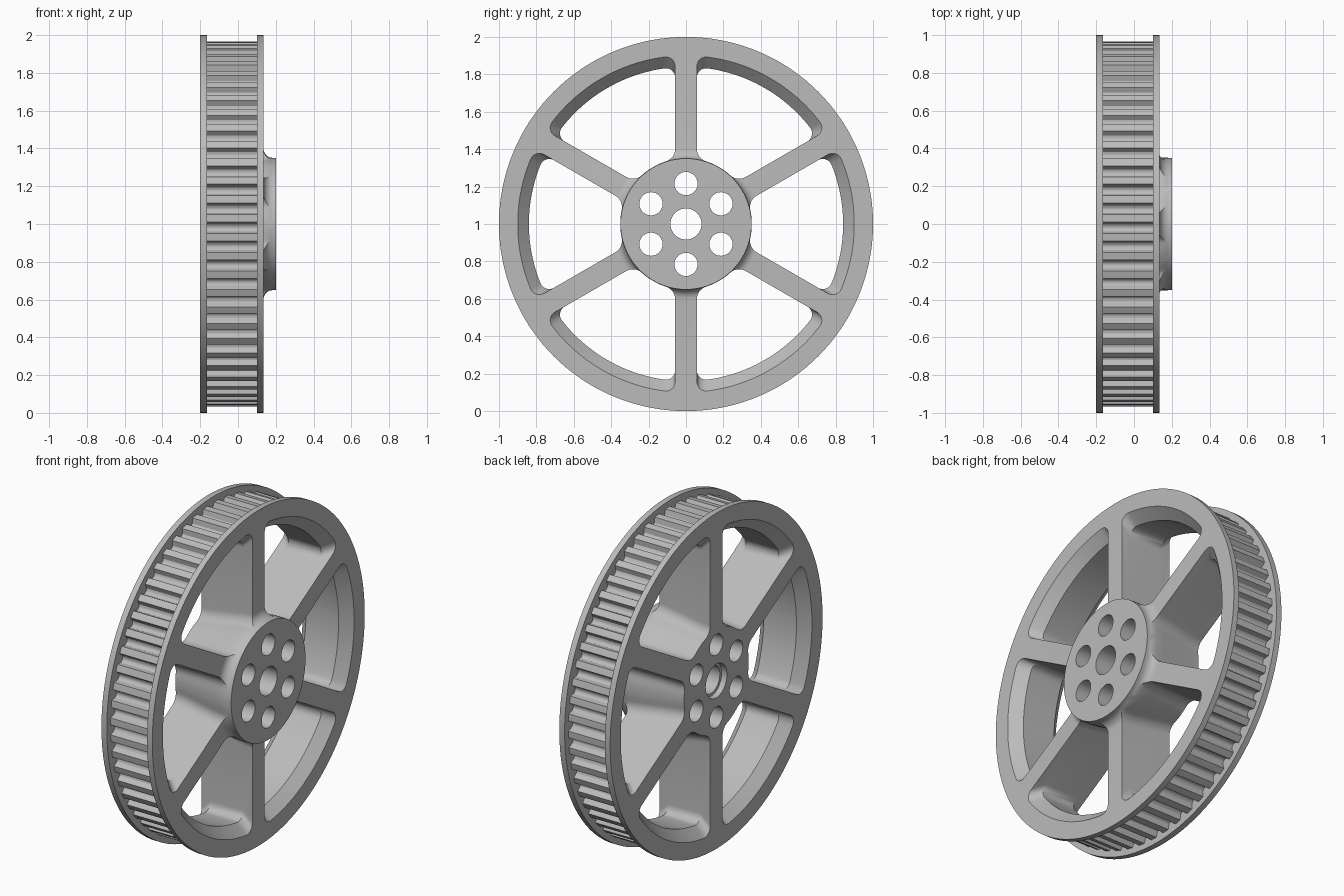
import bpy, bmesh
from math import sin, cos, asin, sqrt, pi, radians

cube = bpy.data.objects.get("Cube")
if cube:
    bpy.data.objects.remove(cube)

TEETH, STEPS = 60, 10
SPOKES = 6
SPOKE_HALF = 0.058
HUB_R = 0.35

grey = bpy.data.materials.new("light grey")
grey.use_nodes = True
colour = (0.5, 0.5, 0.5, 1)
grey.diffuse_color = colour
grey.node_tree.nodes["Principled BSDF"].inputs["Base Color"].default_value = colour


def point(x, r, a):
    return (x, r * cos(a), 1 + r * sin(a))


def loft(bm, rings, closed=False, caps=False):
    """Skin a list of equal-length point loops."""
    loops = [[bm.verts.new(p) for p in ring] for ring in rings]
    n = len(loops[0])
    pairs = list(zip(loops, loops[1:]))
    if closed:
        pairs.append((loops[-1], loops[0]))
    for low, high in pairs:
        for i in range(n):
            j = (i + 1) % n
            bm.faces.new((low[i], low[j], high[j], high[i]))
    if caps:
        bm.faces.new(loops[0])
        bm.faces.new(loops[-1])


def make_object(name, bm):
    bmesh.ops.recalc_face_normals(bm, faces=bm.faces)
    mesh = bpy.data.meshes.new(name)
    bm.to_mesh(mesh)
    bm.free()
    mesh.materials.append(grey)
    obj = bpy.data.objects.new(name, mesh)
    bpy.context.collection.objects.link(obj)
    return obj


def tooth_depth(i):
    """Round belt grooves separated by flat lands."""
    t = ((i + 3) % STEPS) / STEPS - 0.5
    return 0.04 * sqrt(max(0, 1 - (t / 0.3) ** 2))


def ring(x, r, toothed=False):
    n = TEETH * STEPS
    return [point(x, r - (tooth_depth(i) if toothed else 0), 2 * pi * i / n)
            for i in range(n)]


# Wheel blank: flanges, toothed belt track, hub boss with fillet, stepped bore
profile = [(-0.165, 0.1), (-0.2, 0.1), (-0.2, 1), (-0.165, 1)]
track = [(-0.165, 0.965), (0.1, 0.965)]
front = [(0.1, 1), (0.135, 1)]
fillet = [(0.185 - 0.05 * cos(a), HUB_R + 0.05 - 0.05 * sin(a))
          for a in [radians(15 * k) for k in range(7)]]
bore = [(0.2, HUB_R), (0.2, 0.083), (-0.165, 0.083)]
blank = bmesh.new()
loft(blank, [ring(*p) for p in profile] + [ring(*p, True) for p in track]
     + [ring(*p) for p in front + fillet + bore], closed=True)
wheel = make_object("pulley_wheel", blank)


def window_outline(x, inner, outer, spoke_angle):
    """Sector between two spokes with rounded corners."""
    half = []

    def corner(centre_r, f, start, end, steps=8):
        th = asin((SPOKE_HALF + f) / centre_r)
        a0, a1 = start(th), end(th)
        for k in range(steps + 1):
            a = a0 + (a1 - a0) * k / steps
            half.append((centre_r * cos(th) + f * cos(a),
                         centre_r * sin(th) + f * sin(a)))
        return th

    def arc(r, a0, a1, steps):
        half.extend((r * cos(a0 + (a1 - a0) * k / steps),
                     r * sin(a0 + (a1 - a0) * k / steps))
                    for k in range(1, steps))

    mid = pi / SPOKES
    f_in, f_out = 0.07, 0.05
    arc(inner, mid + 0.08, asin((SPOKE_HALF + f_in) / (inner + f_in)), 4)
    half[:] = [p for p in half if p[1] < p[0] * sin(mid) / cos(mid) - 1e-4]
    corner(inner + f_in, f_in, lambda t: t - pi, lambda t: -pi / 2)
    th = corner(outer - f_out, f_out, lambda t: -pi / 2, lambda t: t)
    arc(outer, th, mid, 12)
    # Reflect the half outline across the middle of the window
    c, s = cos(2 * mid), sin(2 * mid)
    full = half + [(c * u + s * v, s * u - c * v) for u, v in reversed(half)]
    ca, sa = cos(spoke_angle), sin(spoke_angle)
    return [(x, ca * u - sa * v, 1 + sa * u + ca * v) for u, v in full]


# Cutters: six chamfered windows and six bolt holes
sections = [(-0.26, 0.30, 0.96), (-0.14, 0.31, 0.84), (0.075, 0.345, 0.84),
            (0.135, 0.352, 0.9), (0.26, 0.352, 0.96)]
cut = bmesh.new()
for k in range(SPOKES):
    angle = pi / 2 + 2 * pi * k / SPOKES
    loft(cut, [window_outline(*s, angle) for s in sections], caps=True)
    _, cy, cz = point(0, 0.216, angle)
    hole = [[(x, cy + 0.062 * cos(2 * pi * i / 32), cz + 0.062 * sin(2 * pi * i / 32))
             for i in range(32)] for x in (-0.3, 0.3)]
    loft(cut, hole, caps=True)
cutter = make_object("window_cutter", cut)
cutter.hide_render = True

boolean = wheel.modifiers.new("windows", 'BOOLEAN')
boolean.operation = 'DIFFERENCE'
boolean.solver = 'EXACT'
boolean.object = cutter
bpy.context.view_layer.objects.active = wheel
wheel.select_set(True)
bpy.ops.object.modifier_apply(modifier=boolean.name)
bpy.data.objects.remove(cutter)
bpy.ops.object.shade_smooth_by_angle(angle=radians(30))
